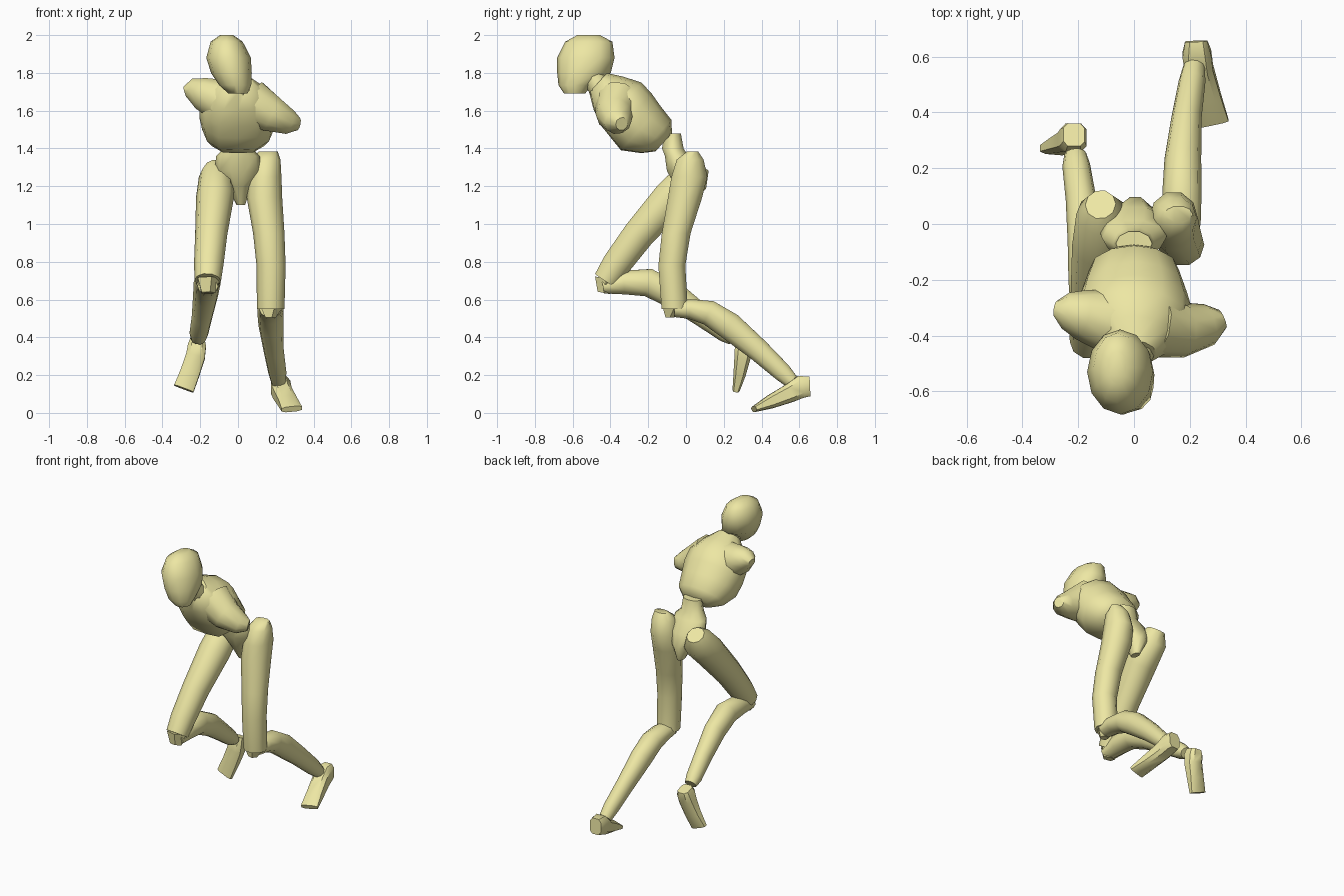
import bpy, bmesh, math
from mathutils import Vector

skin = bpy.data.materials.new("pale_yellow")
skin.diffuse_color = (0.85, 0.80, 0.37, 1)


def loft(name, sections, sides=10, axis=None, hint=(1, 0, 0), notch=1.0, phase=0.0, power=1.0, angle=50):
    """Skin rings (x, y, z, half width, half depth) placed along a path."""
    pts = [Vector(s[:3]) for s in sections]
    bm = bmesh.new()
    rings = []
    for i, s in enumerate(sections):
        if axis:
            t = Vector(axis).normalized()
        else:
            t = (pts[min(i + 1, len(pts) - 1)] - pts[max(i - 1, 0)]).normalized()
        u = Vector(hint)
        u = (u - t * u.dot(t)).normalized()
        v = t.cross(u)
        ring = []
        for k in range(sides):
            a = 2 * math.pi * k / sides + phase
            c, d = math.cos(a), math.sin(a)
            c = math.copysign(abs(c) ** power, c)
            d = math.copysign(abs(d) ** power, d)
            if notch != 1 and d > 0.99 and 0 < i < len(pts) - 1:
                d *= notch
            ring.append(bm.verts.new(pts[i] + u * c * s[3] + v * d * s[4]))
        rings.append(ring)
    for r0, r1 in zip(rings, rings[1:]):
        for k in range(sides):
            j = (k + 1) % sides
            bm.faces.new((r0[k], r0[j], r1[j], r1[k]))
    bm.faces.new(rings[0])
    bm.faces.new(rings[-1])
    bmesh.ops.recalc_face_normals(bm, faces=bm.faces)
    me = bpy.data.meshes.new(name)
    bm.to_mesh(me)
    bm.free()
    me.materials.append(skin)
    ob = bpy.data.objects.new(name, me)
    bpy.context.collection.objects.link(ob)
    bpy.ops.object.select_all(action='DESELECT')
    ob.select_set(True)
    bpy.context.view_layer.objects.active = ob
    bpy.ops.object.shade_smooth_by_angle(angle=math.radians(angle))
    return ob


# Egg-shaped head, tilted and looking forward
loft("head", [
    (-.06, -.515, 2.0, .035, .06), (-.06, -.515, 1.965, .085, .125),
    (-.05, -.53, 1.88, .118, .152), (-.035, -.54, 1.80, .108, .142),
    (-.015, -.585, 1.735, .085, .09), (0, -.59, 1.69, .05, .055)],
    sides=12, axis=(0, 0, -1))

# Neck
loft("neck", [(.01, -.40, 1.66, .085, .075), (.005, -.46, 1.72, .07, .06),
              (-.01, -.52, 1.82, .06, .06)])

# Rib cage: rings along a forward-leaning spine
ribs = [(-.03, .01, .07, .08), (.05, 0, .125, .15), (.14, 0, .165, .20),
        (.22, -.01, .168, .205), (.30, -.025, .165, .19),
        (.39, 0, .125, .16), (.44, .01, .065, .10)]
loft("torso", [(0, -.45 + .74 * t + .67 * s, 1.72 - .67 * t + .74 * s, w, d)
               for t, s, d, w in ribs],
     sides=12, axis=(0, .74, -.67), notch=.9)

# Short shoulder stumps, one raised and one lowered
loft("left_shoulder", [(-.08, -.35, 1.65, .12, .12), (-.19, -.325, 1.69, .09, .09),
                       (-.245, -.31, 1.71, .066, .062), (-.28, -.305, 1.70, .03, .03)],
     hint=(0, 1, 0))
loft("right_shoulder", [(.07, -.36, 1.64, .12, .13), (.18, -.38, 1.58, .098, .10),
                        (.27, -.36, 1.54, .075, .068), (.318, -.34, 1.53, .035, .035)],
     hint=(0, 1, 0))

# Narrow waist widening into a V-shaped pelvis
loft("waist_and_pelvis", [
    (0, -.07, 1.48, .065, .045), (0, -.07, 1.40, .075, .06),
    (0, -.05, 1.36, .115, .065), (0, -.02, 1.28, .125, .085),
    (.005, .02, 1.20, .065, .08), (.015, .03, 1.10, .022, .035)],
    axis=(0, 0, -1))

# Thighs
loft("right_thigh", [
    (.16, .035, 1.385, .05, .03), (.15, .022, 1.34, .075, .075),
    (.142, .018, 1.25, .088, .10), (.14, -.005, 1.14, .094, .095),
    (.163, -.052, .95, .083, .08), (.175, -.075, .78, .077, .075),
    (.173, -.06, .55, .073, .073)], axis=(0, 0, -1))
loft("left_thigh", [
    (-.12, .07, 1.31, .055, .06), (-.115, .035, 1.25, .092, .10),
    (-.122, -.08, 1.14, .10, .10), (-.142, -.25, .945, .085, .088),
    (-.155, -.37, .785, .078, .08), (-.16, -.425, .70, .07, .07)])

# Kneecap wedges under the thigh ends
loft("right_kneecap", [(.173, -.06, .56, .066, .066), (.17, -.085, .505, .03, .025)],
     sides=5, axis=(0, 0, -1), angle=20)
loft("left_kneecap", [(-.16, -.42, .71, .066, .066), (-.16, -.435, .635, .04, .035)],
     sides=5, angle=20)

# Shins with calf bulge tapering to the ankle
loft("right_shin", [
    (.172, -.06, .55, .06, .045), (.172, .02, .55, .068, .055),
    (.172, .12, .53, .07, .07), (.175, .23, .46, .066, .076),
    (.188, .38, .335, .054, .063), (.208, .51, .215, .048, .052),
    (.215, .56, .165, .04, .04)])
loft("left_shin", [
    (-.16, -.44, .67, .055, .04), (-.16, -.33, .69, .066, .066),
    (-.163, -.20, .69, .072, .078), (-.172, -.06, .62, .066, .074),
    (-.19, .09, .51, .055, .06), (-.207, .21, .42, .05, .05),
    (-.21, .25, .39, .04, .035)])

# Wedge feet: tall heel, thin squared toe
loft("right_foot", [
    (.223, .655, .14, .042, .055), (.225, .61, .138, .054, .062),
    (.235, .55, .105, .052, .052), (.262, .45, .06, .053, .038),
    (.285, .36, .02, .058, .016)],
    sides=8, phase=math.pi / 8, power=.6, angle=40)
loft("left_foot", [
    (-.215, .32, .385, .04, .045), (-.217, .31, .355, .05, .054),
    (-.225, .30, .30, .053, .045), (-.255, .285, .21, .054, .034),
    (-.287, .267, .128, .057, .02)],
    sides=8, phase=math.pi / 8, power=.6, angle=40)
